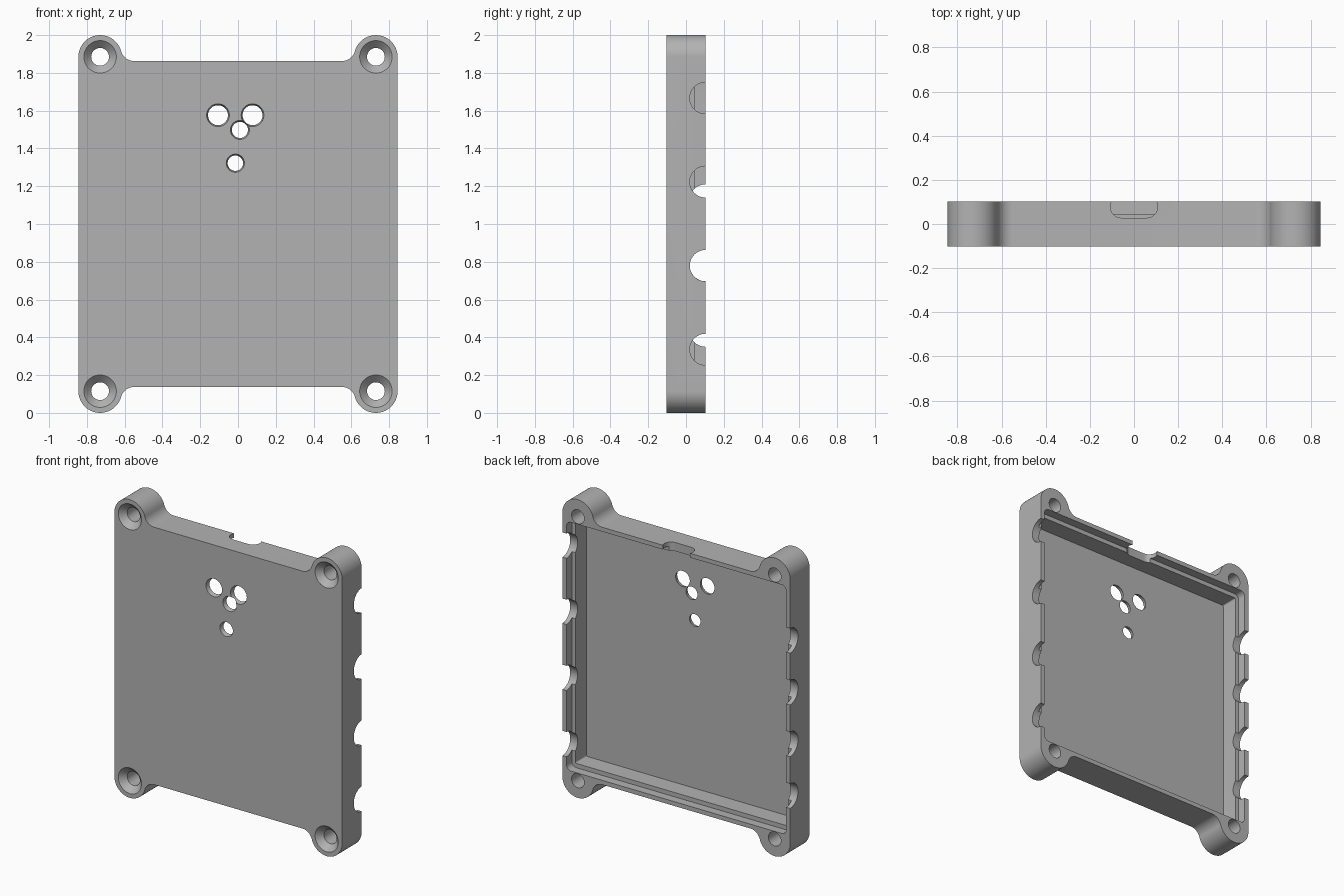
import bpy, bmesh, math
from math import pi, cos, sin, atan2

if "Cube" in bpy.data.objects:
    bpy.data.objects.remove(bpy.data.objects["Cube"], do_unlink=True)

FRONT, BACK, FLOOR, LEDGE = -0.103, 0.103, -0.075, 0.045
HALF_W, MID = 0.845, 1.0                # half width, height of the centre
BOSS_X, BOSS_Z, BOSS_R = 0.73, 0.885, 0.115   # measured from the centre
EDGE = 0.863                            # half height between the bosses
BEYOND = 0.3                            # how far cutters reach outside


def arc(cx, cz, r, a0, a1, n):
    return [(cx + r * cos(a0 + (a1 - a0) * i / n), cz + r * sin(a0 + (a1 - a0) * i / n))
            for i in range(n + 1)]


def finish(name, bm):
    bmesh.ops.recalc_face_normals(bm, faces=bm.faces)
    mesh = bpy.data.meshes.new(name)
    bm.to_mesh(mesh)
    bm.free()
    obj = bpy.data.objects.new(name, mesh)
    bpy.context.collection.objects.link(obj)
    return obj


def loft(name, rings):
    """Closed solid through matching rings of 3D points."""
    bm = bmesh.new()
    loops = [[bm.verts.new(p) for p in ring] for ring in rings]
    n = len(loops[0])
    for a, b in zip(loops, loops[1:]):
        for i in range(n):
            bm.faces.new((a[i], a[(i + 1) % n], b[(i + 1) % n], b[i]))
    bm.faces.new(loops[0][::-1])
    bm.faces.new(loops[-1])
    return finish(name, bm)


def prism_y(name, pts, y0, y1):
    return loft(name, [[(x, y, z) for x, z in pts] for y in (y0, y1)])


def lathe_y(name, x, z, profile):
    return loft(name, [[(px, y, pz) for px, pz in arc(x, z, r, 0, 2 * pi, 48)[:-1]]
                       for r, y in profile])


def rounded_rect(hw, hh, r):
    pts = []
    for k, (sx, sz) in enumerate(((1, 1), (-1, 1), (-1, -1), (1, -1))):
        pts += arc(sx * (hw - r), MID + sz * (hh - r), r, k * pi / 2, (k + 1) * pi / 2, 8)
    return pts


# Outline: a quarter with boss arc and concave fillet, mirrored around
flat_x = 0.55
drop = BOSS_Z - EDGE
run = BOSS_X - flat_x
fillet_r = (run ** 2 + drop ** 2 - BOSS_R ** 2) / (2 * (BOSS_R + drop))
touch = atan2(EDGE + fillet_r - BOSS_Z, -run)
quarter = arc(BOSS_X, BOSS_Z, BOSS_R, 0, touch, 28)
quarter += arc(flat_x, EDGE + fillet_r, fillet_r, touch - pi, -pi / 2, 14)[1:]
top = quarter + [(-x, z) for x, z in reversed(quarter)]
outline = top + [(-x, -z) for x, z in top]
case = prism_y("case_shell", [(x, z + MID) for x, z in outline], FRONT, BACK)

cutters = []

# Deep cavity and the shallow ledge around it
cutters.append(prism_y("cavity_cutter", rounded_rect(0.79, 0.805, 0.008), FLOOR, BEYOND))
cutters.append(prism_y("ledge_cutter", rounded_rect(0.815, 0.834, 0.035), LEDGE, BEYOND))

# Countersunk screw holes in the bosses
for sx in (-1, 1):
    for sz in (-1, 1):
        cutters.append(lathe_y("screw_cutter", sx * BOSS_X, MID + sz * BOSS_Z,
                               [(0.096, FRONT - 0.01), (0.047, FRONT + 0.039), (0.047, BEYOND)]))

# Slightly tapered holes through the front
for x, z, r in ((-0.106, 1.576, 0.06), (0.077, 1.576, 0.06),
                (0.01, 1.498, 0.05), (-0.014, 1.322, 0.048)):
    cutters.append(lathe_y("front_hole_cutter", x, z,
                           [(r + 0.003, FRONT - 0.01), (r - 0.01, FLOOR + 0.01)]))

# Half-round notches along both side walls
for side, step, first in ((1, 0.4435, 0.336), (-1, 0.347, 0.433)):
    for i in range(4):
        ring = arc(BACK, first + step * i, 0.083, 0, 2 * pi, 48)[:-1]
        cutters.append(loft("side_notch_cutter",
                            [[(side * x, y, z) for y, z in ring] for x in (0.7, 1.0)]))

# Rounded slot in the top wall
slot_r, slot_y, slot_x = 0.05, 0.078, 0.057
slot = arc(slot_x, slot_y, slot_r, -pi / 2, pi / 2, 20)
slot += arc(-slot_x, slot_y, slot_r, pi / 2, 3 * pi / 2, 20)
cutters.append(loft("top_slot_cutter", [[(x, y, z) for x, y in slot] for z in (1.75, 2.1)]))

# Apply every cut, then drop the cutters
bpy.context.view_layer.objects.active = case
for cutter in cutters:
    cutter.hide_render = True
    mod = case.modifiers.new("cut", "BOOLEAN")
    mod.operation = "DIFFERENCE"
    mod.solver = "EXACT"
    mod.object = cutter
    bpy.ops.object.modifier_apply(modifier=mod.name)
    bpy.data.objects.remove(cutter, do_unlink=True)

# Plain grey material
grey = bpy.data.materials.new("plain_grey")
grey.use_nodes = True
colour = (0.45, 0.45, 0.45, 1)
grey.diffuse_color = colour
grey.node_tree.nodes["Principled BSDF"].inputs["Base Color"].default_value = colour
case.data.materials.clear()
case.data.materials.append(grey)

for o in bpy.context.selected_objects:
    o.select_set(False)
case.select_set(True)
bpy.ops.object.shade_smooth_by_angle(angle=math.radians(30))
